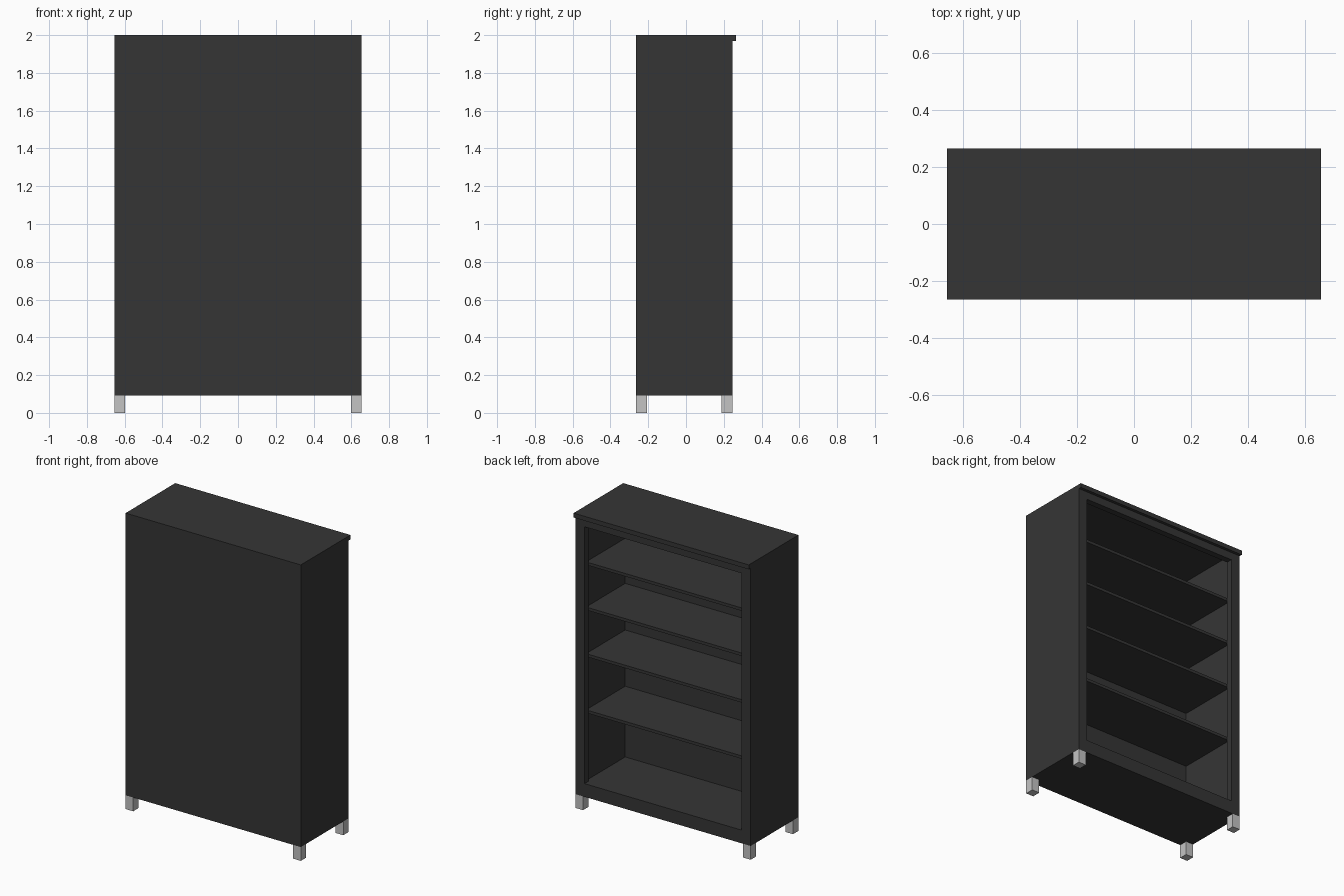
import bpy

if "Cube" in bpy.data.objects:
    bpy.data.objects.remove(bpy.data.objects["Cube"])


def material(name, value):
    m = bpy.data.materials.new(name)
    m.diffuse_color = (value, value, value, 1)
    m.use_nodes = True
    m.node_tree.nodes["Principled BSDF"].inputs["Base Color"].default_value = m.diffuse_color
    return m


charcoal = material("charcoal", 0.036)
light_grey = material("light_grey", 0.55)

X, FRONT, BACK = 0.655, -0.265, 0.245   # carcass extents (opening faces +y)
BASE, TOP = 0.093, 1.97
WALL, STILE, RAIL_Y = 0.05, 0.068, 0.203
FLOOR, LINTEL = 0.182, 1.918


def box(name, x, y, z, mat=charcoal):
    """Box from (min, max) ranges on each axis."""
    verts = [(a, b, c) for a in x for b in y for c in z]
    faces = [(0, 1, 3, 2), (4, 6, 7, 5), (0, 4, 5, 1),
             (2, 3, 7, 6), (0, 2, 6, 4), (1, 5, 7, 3)]
    mesh = bpy.data.meshes.new(name)
    mesh.from_pydata(verts, [], faces)
    mesh.materials.append(mat)
    ob = bpy.data.objects.new(name, mesh)
    bpy.context.collection.objects.link(ob)
    return ob


def mirrored(a, b, side):
    return tuple(sorted((a * side, b * side)))


inner = X - WALL

# Carcass: closed panel, top board with lip, floor
box("closed_panel", (-X, X), (FRONT, FRONT + WALL), (BASE, TOP))
box("top_board", (-X, X), (FRONT, 0.265), (TOP, 2.0))
box("floor_board", (-inner, inner), (FRONT + WALL, RAIL_Y), (BASE, FLOOR))

# Sides, frame stiles and legs, mirrored left and right
for side, label in ((-1, "left"), (1, "right")):
    box(label + "_side", mirrored(inner, X, side), (FRONT + WALL, RAIL_Y), (BASE, TOP))
    box(label + "_stile", mirrored(X - STILE, X, side), (RAIL_Y, BACK), (BASE, TOP))
    for end, y in (("front", (FRONT, FRONT + 0.058)), ("back", (BACK - 0.056, BACK))):
        box(f"{label}_{end}_leg", mirrored(X - 0.057, X, side), y, (0, BASE), light_grey)

# Frame rails above and below the opening
gap = X - STILE
box("top_rail", (-gap, gap), (RAIL_Y, BACK), (LINTEL, TOP))
box("bottom_rail", (-gap, gap), (RAIL_Y, BACK), (BASE, FLOOR))

# Shelves
for i, z in enumerate((0.66, 1.04, 1.355, 1.66)):
    box(f"shelf_{i + 1}", (-inner, inner), (FRONT + WALL, RAIL_Y), (z - 0.02, z))
